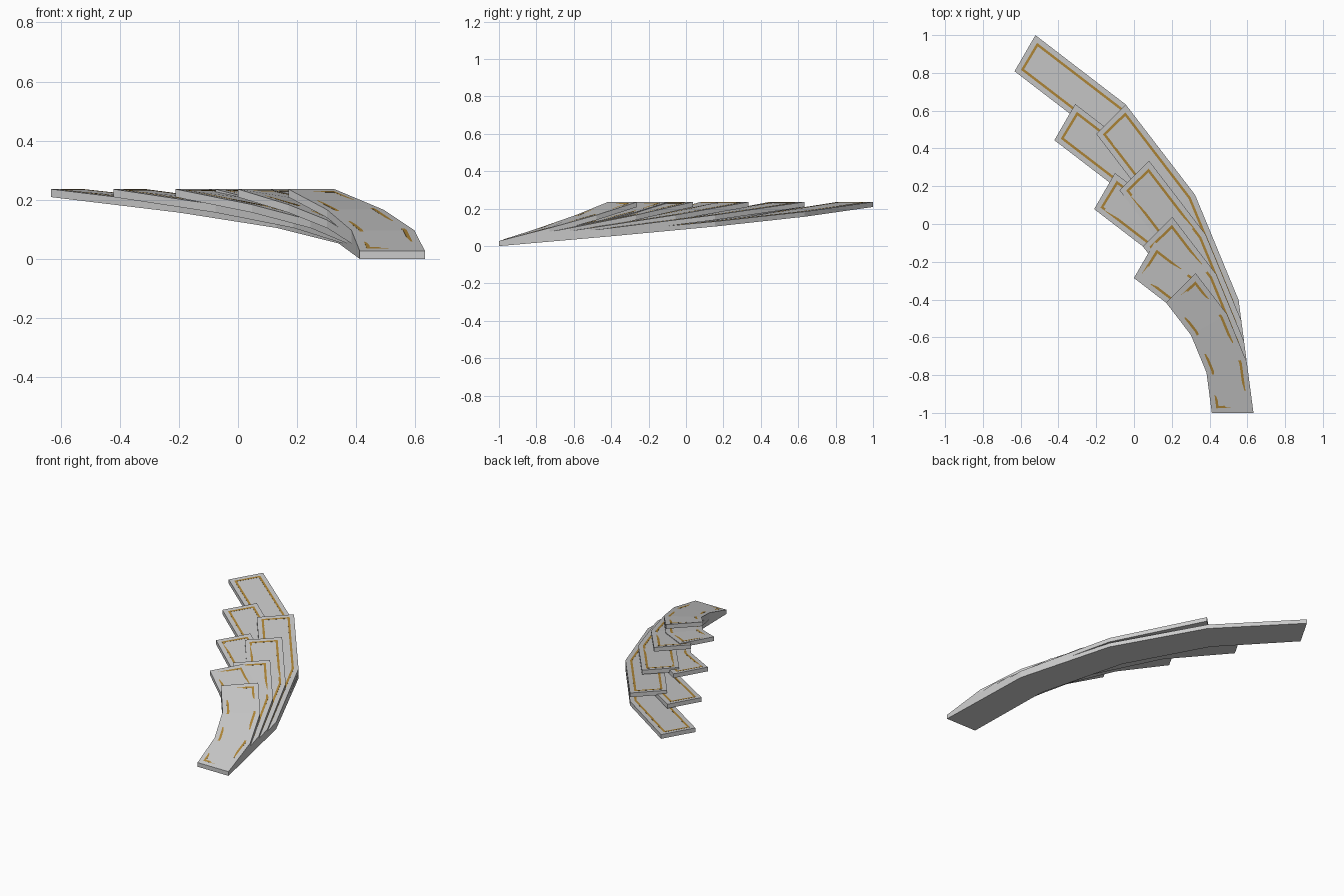
import bpy, bmesh, math

if "Cube" in bpy.data.objects:
    bpy.data.objects.remove(bpy.data.objects["Cube"])

BASE_X, BASE_Y = 0.6325, -1.0      # shared outer corner where every blade starts
WIDTH, THICK, RISE = 0.2206, 0.027, 0.209
STEP = math.radians(15)            # bend per segment
RADII = [2.309 - 0.4213 * i for i in range(4)]

gold = bpy.data.materials.new("gold_trim")
gold.diffuse_color = (0.45, 0.25, 0.04, 1)
gold.use_nodes = True
gold.node_tree.nodes["Principled BSDF"].inputs["Base Color"].default_value = gold.diffuse_color


def rail(outer_r, inset_side, segs, inset_end=0.0):
    """Rising polyline of an arc, set in from the outer edge and from both ends."""
    r = outer_r - inset_side
    pts = []
    t_end = inset_end / (2 * (outer_r - WIDTH / 2) * math.sin(STEP / 2))

    def vertex(i):
        a = i * STEP
        return (BASE_X - outer_r + r * math.cos(a), BASE_Y + r * math.sin(a), RISE * i / segs)

    def lerp(i, j, t):
        return tuple(p + (q - p) * t for p, q in zip(vertex(i), vertex(j)))

    pts.append(lerp(0, 1, t_end))
    pts += [vertex(i) for i in range(1, segs)]
    pts.append(lerp(segs, segs - 1, t_end))
    return pts


def outline(outer_r, segs, inset):
    """Closed loop: up the outer edge, back down the inner edge."""
    return rail(outer_r, inset, segs, inset) + rail(outer_r, WIDTH - inset, segs, inset)[::-1]


def finish(bm, name, material=None):
    bmesh.ops.recalc_face_normals(bm, faces=bm.faces)
    mesh = bpy.data.meshes.new(name)
    bm.to_mesh(mesh)
    bm.free()
    obj = bpy.data.objects.new(name, mesh)
    bpy.context.collection.objects.link(obj)
    if material:
        mesh.materials.append(material)


def add_loop(bm, pts, dz):
    return [bm.verts.new((x, y, z + dz)) for x, y, z in pts]


def bridge(bm, a, b):
    n = len(a)
    for i in range(n):
        j = (i + 1) % n
        bm.faces.new((a[i], a[j], b[j], b[i]))


def blade(outer_r, segs, name):
    # sloping curved slab
    bm = bmesh.new()
    pts = outline(outer_r, segs, 0)
    low, high = add_loop(bm, pts, 0), add_loop(bm, pts, THICK)
    bridge(bm, low, high)
    n = len(pts)
    for ring in (low, high):
        for i in range(segs):
            bm.faces.new((ring[i], ring[i + 1], ring[n - 2 - i], ring[n - 1 - i]))
    finish(bm, name)

    # thin gold border line on the top face
    bm = bmesh.new()
    out, inn = outline(outer_r, segs, 0.027), outline(outer_r, segs, 0.040)
    rings = [add_loop(bm, p, THICK + d) for p, d in
             ((out, -0.001), (out, 0.001), (inn, 0.001), (inn, -0.001))]
    for k in range(4):
        bridge(bm, rings[k], rings[(k + 1) % 4])
    finish(bm, name + "_trim", gold)


# four radii, each as a long (60 degree) and a short (45 degree) blade
for i, radius in enumerate(RADII):
    blade(radius, 4, f"long_blade_{i + 1}")
    blade(radius, 3, f"short_blade_{i + 1}")
